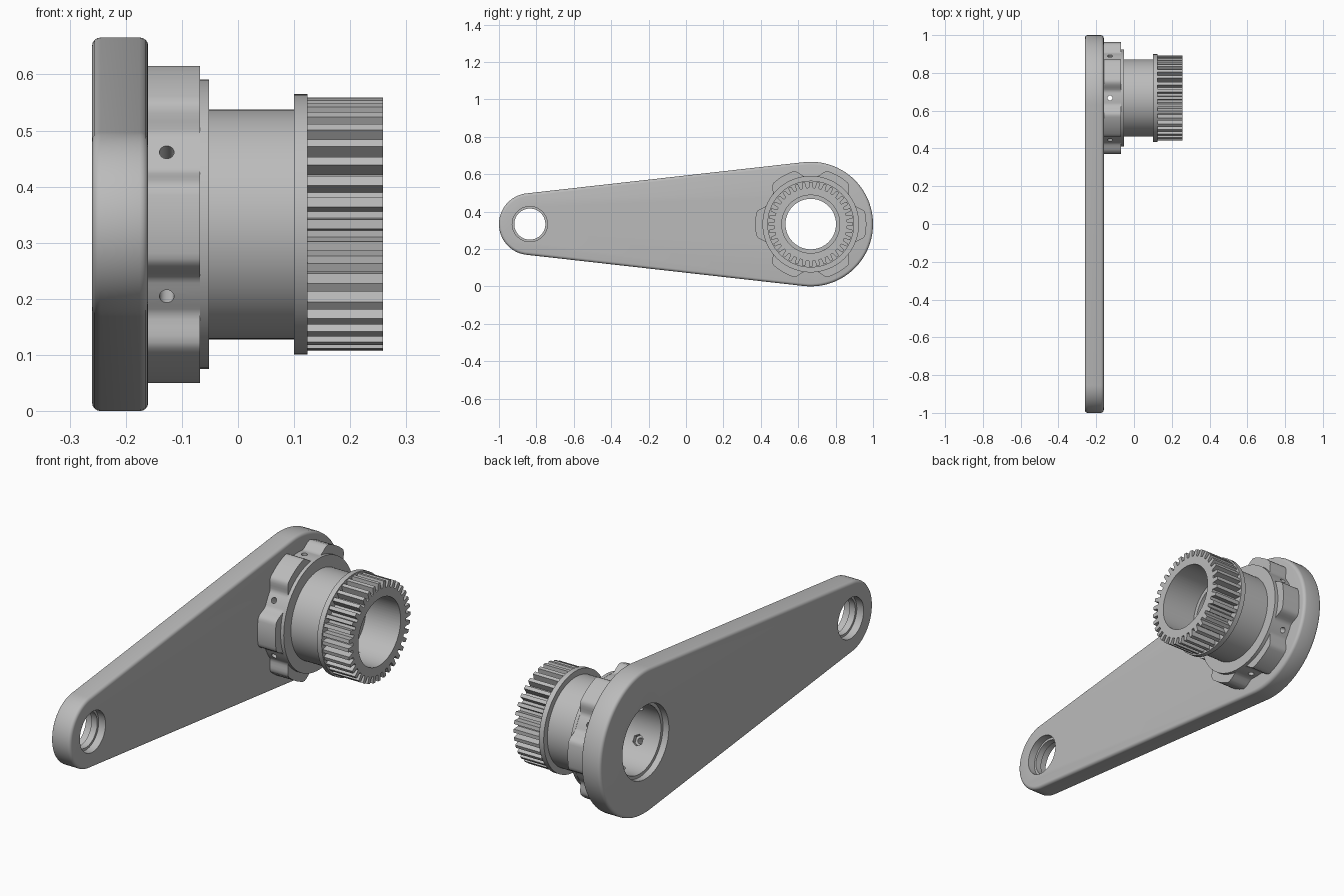
import bpy, bmesh, math
from mathutils import Matrix, Vector

cube = bpy.data.objects.get("Cube")
if cube:
    bpy.data.objects.remove(cube, do_unlink=True)

grey = bpy.data.materials.new("machined grey")
grey.use_nodes = True
grey.diffuse_color = (0.5, 0.5, 0.5, 1)
grey.node_tree.nodes["Principled BSDF"].inputs["Base Color"].default_value = (0.5, 0.5, 0.5, 1)

BIG = Vector((0, 0.667, 0.333))      # shaft axis
SMALL = Vector((0, -0.835, 0.333))   # eye axis
R_BIG, R_SMALL = 0.333, 0.165
BORE = 0.155


def polar(centre, x, r, a):
    return Vector((x, centre.y + r * math.cos(a), centre.z + r * math.sin(a)))


def finish(bm, name):
    bmesh.ops.recalc_face_normals(bm, faces=bm.faces)
    mesh = bpy.data.meshes.new(name)
    bm.to_mesh(mesh)
    bm.free()
    mesh.materials.append(grey)
    obj = bpy.data.objects.new(name, mesh)
    bpy.context.collection.objects.link(obj)
    return obj


def ring_solid(name, sections):
    """Skin a closed loop of rings; each section is (x, [(angle, radius), ...])."""
    bm = bmesh.new()
    rings = [[bm.verts.new(polar(BIG, x, r, a)) for a, r in pts] for x, pts in sections]
    for i, ring in enumerate(rings):
        nxt = rings[(i + 1) % len(rings)]
        for j in range(len(ring)):
            k = (j + 1) % len(ring)
            bm.faces.new((ring[j], ring[k], nxt[k], nxt[j]))
    return finish(bm, name)


def circle(r, n=96):
    return [(2 * math.pi * i / n, r) for i in range(n)]


def prism(name, x0, x1, outline, bore):
    inner = [(a, bore) for a, _ in outline]
    return ring_solid(name, [(x0, outline), (x1, outline), (x1, inner), (x0, inner)])


def add_cylinder(bm, r, length, sides, matrix):
    bmesh.ops.create_cone(bm, cap_ends=True, segments=sides, radius1=r, radius2=r,
                          depth=length, matrix=matrix)


def cut(obj, bm):
    """Subtract the shapes in bm and remove the cutter afterwards."""
    cutter = finish(bm, "cutter")
    cutter.hide_render = True
    mod = obj.modifiers.new("cut", "BOOLEAN")
    mod.operation, mod.solver, mod.object = "DIFFERENCE", "EXACT", cutter
    bpy.context.view_layer.objects.active = obj
    bpy.ops.object.modifier_apply(modifier=mod.name)
    bpy.data.objects.remove(cutter, do_unlink=True)


# Tapered arm: two round ends joined by tangent sides, rims rounded
tangent = math.acos((R_SMALL - R_BIG) / (BIG - SMALL).length)
bm = bmesh.new()
outline = []
for centre, r, start, end in ((BIG, R_BIG, -tangent, tangent),
                              (SMALL, R_SMALL, tangent, 2 * math.pi - tangent)):
    outline += [polar(centre, -0.26, r, start + (end - start) * i / 48) for i in range(49)]
base = bm.faces.new([bm.verts.new(p) for p in outline])
top = bmesh.ops.extrude_face_region(bm, geom=[base], use_keep_orig=True)
bmesh.ops.translate(bm, vec=(0.1, 0, 0),
                    verts=[v for v in top["geom"] if isinstance(v, bmesh.types.BMVert)])
bmesh.ops.recalc_face_normals(bm, faces=bm.faces)
rims = [e for e in bm.edges if abs(e.verts[0].co.x - e.verts[1].co.x) < 1e-5]
bmesh.ops.bevel(bm, geom=rims, offset=0.015, segments=4, profile=0.5, affect="EDGES")
arm = finish(bm, "arm")

# Arm holes: shaft bore with counterbore, eye with a recess on both faces
for centre, x, r, length in ((BIG, -0.21, BORE, 0.3), (BIG, -0.26, 0.17, 0.06),
                             (SMALL, -0.21, 0.083, 0.3), (SMALL, -0.26, 0.094, 0.07),
                             (SMALL, -0.16, 0.094, 0.07)):
    bm = bmesh.new()
    place = Matrix.Translation(centre + Vector((x, 0, 0))) @ Matrix.Rotation(math.pi / 2, 4, "Y")
    add_cylinder(bm, r, length, 96, place)
    cut(arm, bm)


# Six-lobed hub
def lobe_radius(a):
    off = abs((math.degrees(a) + 30) % 60 - 30)
    t = min(max((off - 12) / 11, 0), 1)
    return 0.297 - 0.04 * t * t * (3 - 2 * t)


hub = prism("lobed_hub", -0.16, -0.068, [(a, lobe_radius(a)) for a, _ in circle(1, 180)], BORE)

# Radial screw holes in the valleys, with hexagonal pockets on the bore side
for r, sides, start, end in ((0.013, 24, 0.1, 0.35), (0.026, 6, 0.1, 0.175)):
    bm = bmesh.new()
    for i in range(6):
        a = math.radians(30 + 60 * i)
        direction = Vector((0, math.cos(a), math.sin(a)))
        turn = direction.to_track_quat("Z", "Y").to_matrix().to_4x4()
        middle = polar(BIG, -0.127, (start + end) / 2, a)
        add_cylinder(bm, r, end - start, sides, Matrix.Translation(middle) @ turn)
    cut(hub, bm)

# Sleeve: flange, barrel, collar, and an inner shoulder in the bore
profile = [(-0.068, 0.258), (-0.052, 0.258), (-0.052, 0.205), (0.1, 0.205),
           (0.1, 0.232), (0.124, 0.232), (0.124, BORE), (0.08, BORE),
           (0.08, 0.135), (0.03, 0.135), (0.03, BORE), (-0.068, BORE)]
ring_solid("sleeve", [(x, circle(r)) for x, r in profile])

# Toothed pulley
teeth = []
for i in range(36):
    for offset, r in ((-3.2, 0.195), (-2.1, 0.226), (2.1, 0.226), (3.2, 0.195)):
        teeth.append((math.radians(10 * i + offset), r))
prism("toothed_pulley", 0.124, 0.258, teeth, BORE)

# Smooth shading with sharp edges kept
for name in ("arm", "lobed_hub", "sleeve", "toothed_pulley"):
    bpy.ops.object.select_all(action="DESELECT")
    obj = bpy.data.objects[name]
    obj.select_set(True)
    bpy.context.view_layer.objects.active = obj
    bpy.ops.object.shade_smooth_by_angle(angle=math.radians(30))
